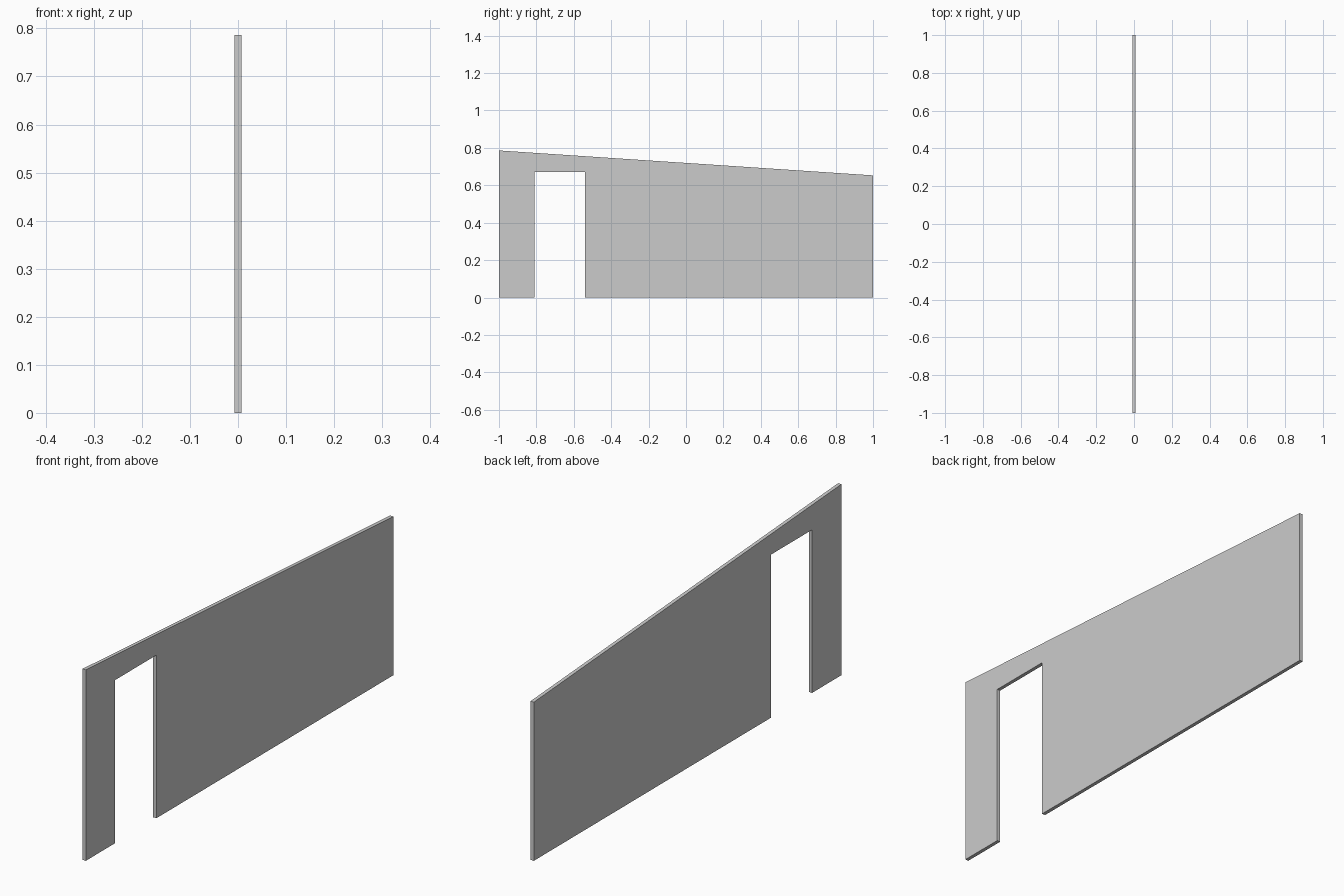
import bpy, bmesh

if "Cube" in bpy.data.objects:
    bpy.data.objects.remove(bpy.data.objects["Cube"])

THICKNESS = 0.015

# Wall outline in (y, z): sloping top edge and a doorway open at the floor
outline = [(-1, 0), (-0.809, 0), (-0.809, 0.671), (-0.541, 0.671),
           (-0.541, 0), (1, 0), (1, 0.653), (-1, 0.786)]

# Extrude the outline into a thin slab centred on x = 0
bm = bmesh.new()
face = bm.faces.new([bm.verts.new((-THICKNESS / 2, y, z)) for y, z in outline])
ext = bmesh.ops.extrude_face_region(bm, geom=[face], use_keep_orig=True)
moved = [g for g in ext["geom"] if isinstance(g, bmesh.types.BMVert)]
bmesh.ops.translate(bm, verts=moved, vec=(THICKNESS, 0, 0))
bmesh.ops.recalc_face_normals(bm, faces=bm.faces[:])

mesh = bpy.data.meshes.new("wall_with_doorway")
bm.to_mesh(mesh)
bm.free()
wall = bpy.data.objects.new("wall_with_doorway", mesh)
bpy.context.collection.objects.link(wall)
